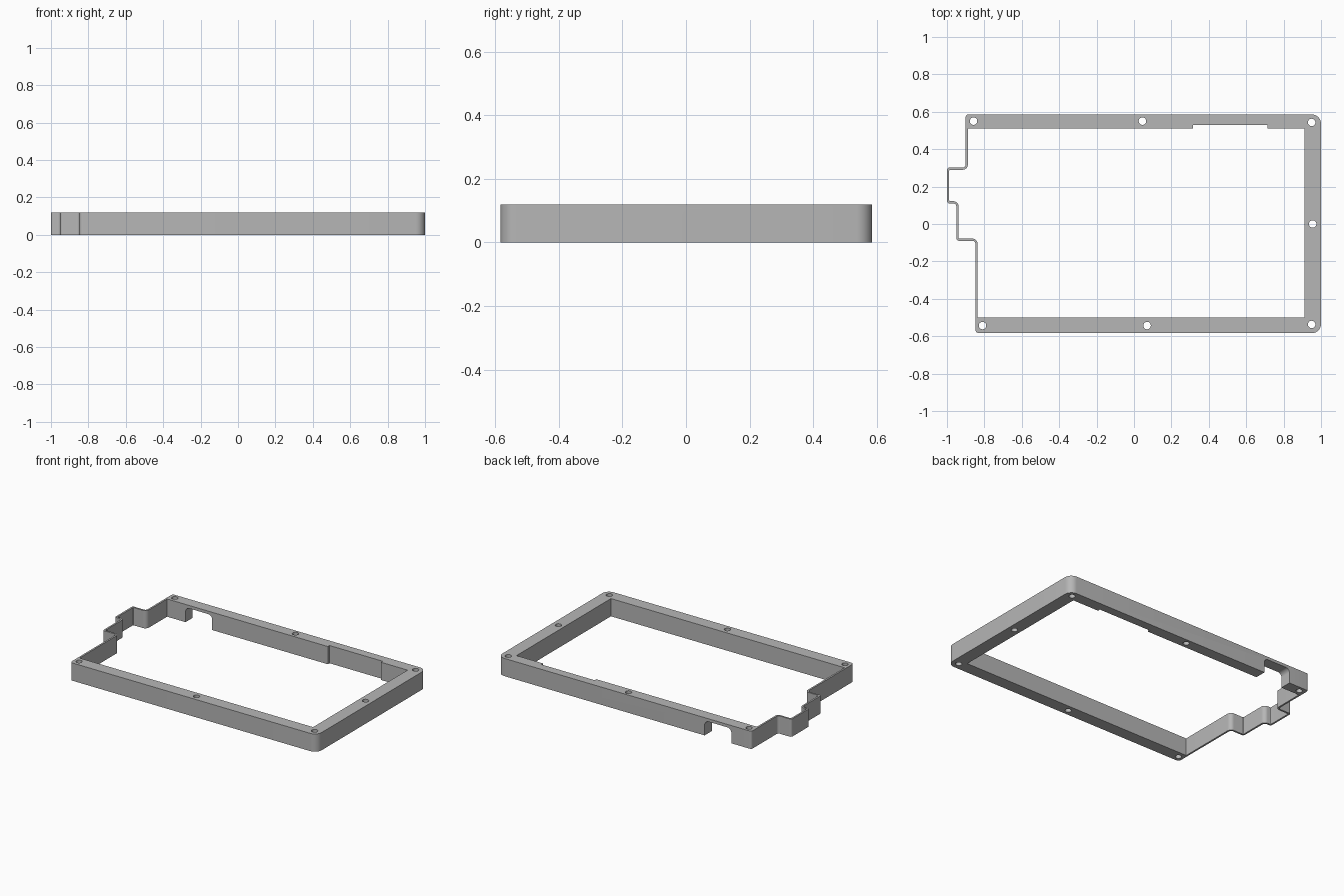
import bpy, bmesh, math
from mathutils import Vector, Matrix

if "Cube" in bpy.data.objects:
    bpy.data.objects.remove(bpy.data.objects["Cube"], do_unlink=True)

HEIGHT = 0.12
WALL = 0.012
SMALL, BEND, LARGE = 0.014, 0.016, 0.05

grey = bpy.data.materials.new("plain grey")
grey.use_nodes = True
colour = (0.47, 0.47, 0.47, 1)
grey.diffuse_color = colour
grey.node_tree.nodes["Principled BSDF"].inputs["Base Color"].default_value = colour


def rounded(corners, steps=8):
    """Outline from (x, y, radius) corners, each rounded by an arc."""
    out = []
    for i, (x, y, r) in enumerate(corners):
        p = Vector((x, y))
        if r == 0:
            out.append(p)
            continue
        a = (Vector(corners[i - 1][:2]) - p).normalized()
        b = (Vector(corners[(i + 1) % len(corners)][:2]) - p).normalized()
        centre = p + (a + b) * r
        for k in range(steps + 1):
            t = k / steps * math.pi / 2
            out.append(centre - b * r * math.cos(t) - a * r * math.sin(t))
    return out


def prism(name, outline, low, high, matrix=Matrix()):
    """Extrude a flat outline between two heights."""
    bm = bmesh.new()
    face = bm.faces.new([bm.verts.new((p.x, p.y, low)) for p in outline])
    top = bmesh.ops.extrude_face_region(bm, geom=[face])["geom"]
    bmesh.ops.translate(bm, vec=(0, 0, high - low),
                        verts=[v for v in top if isinstance(v, bmesh.types.BMVert)])
    bm.transform(matrix)
    bmesh.ops.recalc_face_normals(bm, faces=bm.faces)
    mesh = bpy.data.meshes.new(name)
    bm.to_mesh(mesh)
    bm.free()
    mesh.materials.append(grey)
    obj = bpy.data.objects.new(name, mesh)
    bpy.context.collection.objects.link(obj)
    return obj


def cut(target, cutter):
    cutter.hide_render = True
    bpy.context.view_layer.objects.active = target
    mod = target.modifiers.new("cut", "BOOLEAN")
    mod.operation, mod.solver, mod.object = "DIFFERENCE", "EXACT", cutter
    bpy.ops.object.modifier_apply(modifier=mod.name)
    bpy.data.objects.remove(cutter, do_unlink=True)


# Stepped left wall: x, y, is it an inward bend
steps = [(-0.9, 0.302, True), (-1, 0.302, False), (-1, 0.11, False),
         (-0.95, 0.11, True), (-0.95, -0.09, False), (-0.848, -0.09, True)]
shifts = [(1, -1), (1, -1), (1, 1), (1, 1), (1, 1), (1, 1)]

# Outer body
outer = [(1, 0.586, LARGE), (-0.9, 0.586, SMALL)]
outer += [(x, y, BEND if bend else SMALL) for x, y, bend in steps]
outer += [(-0.848, -0.584, 0.02), (1, -0.584, LARGE)]
frame = prism("frame", rounded(outer), 0, HEIGHT)

# Opening, keeping a thin wall along the steps and a recess in the back bar
inner = [(0.912, 0.51, 0), (0.715, 0.51, 0), (0.715, 0.528, 0),
         (0.315, 0.528, 0), (0.315, 0.51, 0), (-0.888, 0.51, 0)]
inner += [(x + sx * WALL, y + sy * WALL, BEND + WALL if bend else 0.004)
          for (x, y, bend), (sx, sy) in zip(steps, shifts)]
inner += [(-0.836, -0.5, 0), (0.912, -0.5, 0)]
cut(frame, prism("opening_cutter", rounded(inner), -0.1, 0.3))

# Screw holes
holes = [(-0.858, 0.55), (0.045, 0.55), (0.95, 0.543), (0.955, 0),
         (0.95, -0.537), (0.07, -0.543), (-0.81, -0.543)]
for x, y in holes:
    ring = [Vector((x + 0.02 * math.cos(k * math.tau / 24),
                    y + 0.02 * math.sin(k * math.tau / 24))) for k in range(24)]
    cut(frame, prism("hole_cutter", ring, -0.1, 0.3))


# Cable notches, open at the bottom with rounded upper corners
def notch(low, high):
    return rounded([(low, -0.1, 0), (high, -0.1, 0), (high, 0.1, 0.03), (low, 0.1, 0.03)])


upright = Matrix.Rotation(math.pi / 2, 4, "X")
cut(frame, prism("back_notch_cutter", notch(-0.75, -0.55), -0.7, -0.4, upright))
sideways = Matrix.Rotation(math.pi / 2, 4, "Z") @ upright
cut(frame, prism("side_notch_cutter", notch(0.125, 0.275), 0.85, 1.1, sideways))

# Smooth arcs, sharp edges
bpy.ops.object.select_all(action="DESELECT")
frame.select_set(True)
bpy.context.view_layer.objects.active = frame
bpy.ops.object.shade_smooth_by_angle(angle=math.radians(30))
